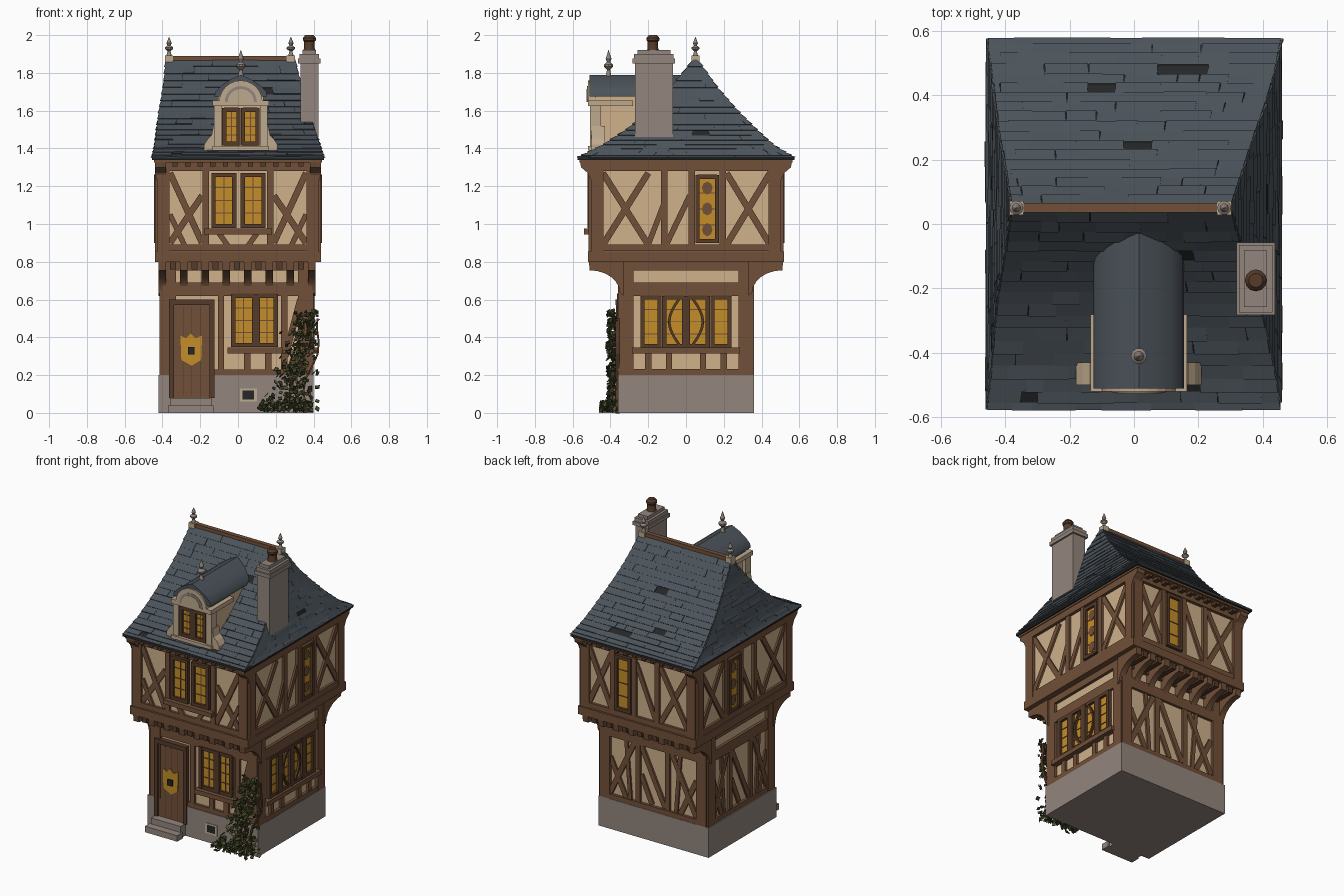
import bpy, bmesh, math, random
from mathutils import Vector

random.seed(4)
if "Cube" in bpy.data.objects:
    bpy.data.objects.remove(bpy.data.objects["Cube"])

COLOURS = {
    "slate": (.07, .086, .102), "charcoal": (.018, .019, .02),
    "timber": (.165, .08, .04), "dark_timber": (.09, .043, .022),
    "plaster": (.62, .44, .26), "stone": (.29, .24, .205),
    "pale_stone": (.52, .4, .27), "amber_glass": (.55, .27, .022),
    "leaf": (.05, .055, .018), "light_leaf": (.1, .1, .04)}
MATS = {}
for name, rgb in COLOURS.items():
    m = MATS[name] = bpy.data.materials.new(name)
    m.use_nodes = True
    m.diffuse_color = (*rgb, 1)
    bsdf = m.node_tree.nodes["Principled BSDF"]
    bsdf.inputs["Base Color"].default_value = (*rgb, 1)
    bsdf.inputs["Roughness"].default_value = .9
PARTS = {}


def loft(name, mat, rings):
    """Skin closed rings of equal count, capped at both ends."""
    if name not in PARTS:
        PARTS[name] = (bmesh.new(), mat)
    bm = PARTS[name][0]
    loops = [[bm.verts.new(p) for p in ring] for ring in rings]
    faces = [bm.faces.new(loops[0]), bm.faces.new(loops[-1])]
    n = len(loops[0])
    for a, b in zip(loops, loops[1:]):
        faces += [bm.faces.new((a[i], a[(i + 1) % n], b[(i + 1) % n], b[i])) for i in range(n)]
    bmesh.ops.recalc_face_normals(bm, faces=faces)


def wall(side, off):
    """Map wall coordinates (along, up, outward) to the world."""
    return {"front": lambda u, v, d: (u, -off - d, v), "back": lambda u, v, d: (u, off + d, v),
            "left": lambda u, v, d: (off + d, u, v), "right": lambda u, v, d: (-off - d, u, v)}[side]


def prism(name, mat, w, outline, d0, d1):
    loft(name, mat, [[w(u, v, d) for u, v in outline] for d in (d0, d1)])


def rect(name, mat, w, u0, u1, v0, v1, d0, d1):
    prism(name, mat, w, [(u0, v0), (u1, v0), (u1, v1), (u0, v1)], d0, d1)


def box(name, mat, x0, x1, y0, y1, z0, z1):
    rect(name, mat, wall("left", 0), y0, y1, z0, z1, x0, x1)


def timber(w, p, q, width=.034, depth=.016, name="timber_frame", mat="timber"):
    p, q = Vector(p), Vector(q)
    n = (q - p).orthogonal().normalized() * width / 2
    prism(name, mat, w, [p + n, q + n, q - n, p - n], -.01, depth)


def cross(w, u0, u1, v0, v1):
    timber(w, (u0, v0), (u1, v1), depth=.013)
    timber(w, (u0, v1), (u1, v0), depth=.011)


def window(w, u0, u1, v0, v1, bars=1):
    rect("window_glass", "amber_glass", w, u0, u1, v0, v1, -.01, .008)
    for u in (u0, u1):
        timber(w, (u, v0 - .01), (u, v1 + .01), .022, .026, "window_frames", "dark_timber")
    for v in (v0, v1):
        timber(w, (u0, v), (u1, v), .022, .024, "window_frames", "dark_timber")
    for i in range(1, bars + 1):
        u = u0 + (u1 - u0) * i / (bars + 1)
        timber(w, (u, v0), (u, v1), .005, .012, "window_leads", "timber")
    for i in (1, 2, 3):
        v = v0 + (v1 - v0) * i / 4
        timber(w, (u0, v), (u1, v), .005, .012, "window_leads", "timber")


def lathe(name, mat, x, y, profile, n=10):
    loft(name, mat, [[(x + r * math.cos(i * math.tau / n), y + r * math.sin(i * math.tau / n), z)
                      for i in range(n)] for r, z in profile])


# Stone base, open at the doorway, with steps and a cellar vent
box("stone_base", "stone", -.42, .4, -.34, .36, 0, .2)
box("stone_base", "stone", -.42, -.35, -.36, -.33, 0, .2)
box("stone_base", "stone", -.14, .4, -.36, -.33, 0, .2)
box("door_steps", "stone", -.36, -.14, -.41, -.33, 0, .08)
box("door_steps", "stone", -.37, -.13, -.46, -.4, 0, .04)
base = wall("front", .36)
rect("cellar_vent", "pale_stone", base, .01, .1, .06, .13, -.01, .004)
rect("vent_hole", "charcoal", base, .025, .085, .072, .118, -.01, .006)

# Plaster walls
box("ground_floor_walls", "plaster", -.395, .38, -.34, .34, .19, .8)
box("upper_floor_walls", "plaster", -.42, .42, -.495, .495, .82, 1.34)

# Jetty floor, sole beams and wall plates
box("jetty_floor", "timber", -.44, .44, -.52, .52, .8, .855)
box("jetty_floor", "timber", -.41, .4, -.36, .36, .755, .81)
box("wall_plate", "timber", -.44, .44, -.515, .515, 1.28, 1.345)

# Curved brackets and joist ends under the front and back overhang
for s in (-1, 1):
    arc = [(s * (.51 - .16 * math.sin(a)), .635 + .12 * math.cos(a))
           for a in [i * math.pi / 12 for i in range(7)]]
    for i in range(8):
        x = -.4 + i * .79 / 7
        prism("jetty_brackets", "timber", wall("left", 0),
              [(s * .33, .62), (s * .33, .81), (s * .515, .81)] + arc, x - .02, x + .02)
        if i < 7:
            xm = x + .056
            box("joist_ends", "dark_timber", xm - .016, xm + .016,
                *sorted((s * .33, s * .505)), .76, .81)
    for i in range(13):
        x = -.4 + i * .8 / 12
        box("rafter_tails", "dark_timber", x - .014, x + .014, *sorted((s * .5, s * .555)), 1.305, 1.345)
    for x in (-.41, .41):
        prism("eave_brackets", "timber", wall("left", 0),
              [(s * .49, 1.2), (s * .49, 1.35), (s * .565, 1.35), (s * .555, 1.3), (s * .52, 1.27)],
              x - .03, x + .03)

# Ground floor frame common to every wall
G = {"front": wall("front", .34), "back": wall("back", .34),
     "left": wall("left", .38), "right": wall("right", .395)}
U = {"front": wall("front", .495), "back": wall("back", .495),
     "left": wall("left", .42), "right": wall("right", .42)}
for side, w in G.items():
    a, b = (-.395, .385) if side in ("front", "back") else (-.345, .345)
    for u, k in ((a, 1), (b, -1)):
        timber(w, (u + k * .03, .2), (u + k * .03, .8), .075, .02)
    timber(w, (a, .655), (b, .655), .07, .018)
    if side != "front":
        timber(w, (a, .215), (b, .215), .035, .018)
for side, w in U.items():
    a = .425 if side in ("front", "back") else .5
    for u in (-a + .03, a - .03):
        timber(w, (u, .84), (u, 1.3), .065, .02)
    timber(w, (-a, .875), (a, .875), .035, .016)

# Front ground floor: door and paired casements
w = G["front"]
rect("front_door", "timber", w, -.345, -.145, .08, .58, -.02, .018)
for u in (-.29, -.245, -.2):
    rect("door_grooves", "dark_timber", w, u - .002, u + .002, .09, .56, .01, .021)
prism("door_plate", "amber_glass", w, [(-.305, .41), (-.3, .28), (-.245, .25), (-.195, .28),
      (-.19, .41), (-.225, .395), (-.25, .42), (-.275, .395)], .01, .024)
rect("door_knocker", "charcoal", w, -.265, -.23, .31, .35, .02, .034)
for u in (-.352, -.138):
    timber(w, (u, .08), (u, .6), .025, .03, "door_frame", "dark_timber")
timber(w, (-.365, .585), (-.125, .585), .03, .032, "door_frame", "dark_timber")
timber(w, (-.09, .2), (-.09, .63))
timber(w, (-.13, .215), (.38, .215), .03)
for u0, u1 in ((-.025, .085), (.105, .2)):
    window(w, u0, u1, .36, .62)
rect("window_sills", "timber", w, -.055, .235, .315, .345, -.01, .045)
timber(w, (.245, .2), (.245, .63))
timber(w, (.05, .22), (.05, .33))
timber(w, (.16, .22), (.16, .33))
timber(w, (.25, .3), (.33, .6))

# Long window band on the model's left, with curved mullions
w = G["left"]
for u0, u1 in ((-.23, -.14), (-.115, -.01), (.01, .115), (.14, .23)):
    window(w, u0, u1, .355, .61, 0)
for s in (-1, 1):
    pts = [(s * (.035 + .055 * math.sin(i * math.pi / 6)), .36 + i * .245 / 6) for i in range(7)]
    for p, q in zip(pts, pts[1:]):
        timber(w, p, q, .014, .022, "curved_mullions", "dark_timber")
    timber(w, (s * .09, .22), (s * .09, .33))
    timber(w, (s * .2, .22), (s * .2, .33))
rect("window_sills", "timber", w, -.285, .285, .315, .345, -.01, .04)

# Windowless ground floor braces
for side, a in (("right", .28), ("back", .32)):
    w = G[side]
    for s in (-1, 1):
        timber(w, (s * .11, .22), (s * .11, .64))
        timber(w, (s * a, .24), (s * .14, .62), depth=.013)
        timber(w, (s * .2, .23), (s * a, .48), depth=.011)
        timber(w, (s * .17, .23), (s * .2, .62), .026, .012)
    timber(w, (-.09, .24), (.09, .62), depth=.013)
    timber(w, (.01, .24), (.09, .42), depth=.011)

# Upper floor: front
w = U["front"]
for u0, u1 in ((-.13, -.02), (.025, .135)):
    window(w, u0, u1, .99, 1.26)
rect("window_sills", "timber", w, -.18, .18, .945, .975, -.01, .045)
for s in (-1, 1):
    timber(w, (s * .17, .88), (s * .17, 1.29))
    timber(w, (s * .36, 1.27), (s * .19, .9), depth=.013)
    timber(w, (s * .36, .9), (s * .19, 1.15), depth=.011)
    timber(w, (s * .28, .88), (s * .36, 1.05), .028, .012)
    timber(w, (s * .05, .88), (s * .1, .95), .028)

# Upper floor: both sides and back
for side in ("left", "right"):
    w = U[side]
    window(w, .06, .165, .91, 1.25, 0)
    for v in (.97, 1.08, 1.19):
        prism("round_leads", "timber", w, [(.1125 + .028 * math.cos(i * math.tau / 8),
              v + .035 * math.sin(i * math.tau / 8)) for i in range(8)], 0, .013)
    for u in (-.115, .03, .195):
        timber(w, (u, .87), (u, 1.29))
    cross(w, .215, .445, .89, 1.27)
    cross(w, -.44, -.2, .89, 1.27)
    timber(w, (-.2, .89), (-.12, 1.1), .028, .012)
    timber(w, (-.1, .9), (.02, 1.15), .03, .012)
w = U["back"]
window(w, .06, .16, .91, 1.26, 0)
for u in (-.14, .03, .19):
    timber(w, (u, .87), (u, 1.29))
cross(w, .2, .37, .89, 1.27)
cross(w, -.37, -.16, .89, 1.27)
timber(w, (-.13, .89), (.02, 1.25), .03, .012)

# Bell-cast hipped roof: height, x limits, y limits
LEVELS = [(1.35, -.455, .455, -.575, .575), (1.41, -.44, .435, -.45, .47), (1.5, -.43, .405, -.31, .37),
          (1.6, -.415, .37, -.19, .27), (1.72, -.395, .335, -.08, .165), (1.875, -.378, .3, .045, .055)]


def ring(z):
    for a, b in zip(LEVELS, LEVELS[1:]):
        if z <= b[0]:
            t = (z - a[0]) / (b[0] - a[0])
            break
    x0, x1, y0, y1 = [p + (q - p) * t for p, q in zip(a[1:], b[1:])]
    return [Vector(p) for p in ((x0, y0, z), (x1, y0, z), (x1, y1, z), (x0, y1, z))]


courses = [1.35 + .52 * (i / 18) ** 1.35 for i in range(19)]
eave = [v - Vector((0, 0, .012)) for v in ring(1.35)]
loft("roof_deck", "charcoal", [eave] + [ring(z) for z in courses])
box("roof_soffit", "timber", -.445, .445, -.565, .565, 1.325, 1.342)
for z0, z1 in zip(courses, courses[1:]):
    low, high = ring(z0), ring(z1)
    for k in range(4):
        a, b, c, d = low[k], low[(k + 1) % 4], high[(k + 1) % 4], high[k]
        n = (b - a).cross(d - a).normalized()
        s = 0
        while s < 1:
            e = min(1, s + random.uniform(.05, .16) / max((b - a).length, .05))
            gap = random.choice((0, 0, 0, .003))
            if random.random() > .025:
                quad = [a.lerp(b, s), a.lerp(b, e - gap), d.lerp(c, e - gap), d.lerp(c, s)]
                lift = random.uniform(.004, .009)
                loft("roof_slates", "slate", [quad, [p + n * h for p, h in zip(quad, (lift, lift, .002, .002))]])
            s = e

# Ridge capping and finials
box("ridge_cap", "timber", -.37, .29, .035, .065, 1.865, 1.89)
KNOB = [(.016, 0), (.01, .02), (.008, .03), (.022, .042), (.022, .05), (.008, .06), (.014, .072), (.001, .105)]
for x in (-.365, .28):
    box("finial_blocks", "pale_stone", x - .022, x + .022, .028, .072, 1.85, 1.892)
    lathe("ridge_finials", "stone", x, .05, [(r, 1.885 + z) for r, z in KNOB])

# Chimney with stepped cap and pot
for z0, z1, g in ((1.46, 1.87, 0), (1.85, 1.875, .012), (1.875, 1.9, .005), (1.9, 1.922, -.012)):
    box("chimney", "stone", .33 - g, .425 + g, -.27 - g, -.07 + g, z0, z1)
lathe("chimney_pot", "dark_timber", .378, -.175,
      [(.034, 1.915), (.028, 1.93), (.028, 1.965), (.034, 1.972), (.034, 1.985), (.022, 2)], 12)

# Dormer with arched slate roof and stone surround
C = .015
w = wall("front", .48)
box("dormer_walls", "plaster", C - .12, C + .12, -.48, -.1, 1.38, 1.68)
half = [(.14, 1.675), (.135, 1.7), (.1, 1.735), (.055, 1.765)]
prism("dormer_roof", "slate", w, [(C + x, z) for x, z in half] + [(C, 1.79)] +
      [(C - x, z) for x, z in reversed(half)], -.45, .03)
for r, d, mat in ((.115, .04, "pale_stone"), (.085, .043, "stone"), (.07, .046, "pale_stone")):
    prism("dormer_arch_" + mat + str(d)[-1], mat, w, [(C + r * math.cos(i * math.pi / 12),
          1.645 + r * math.sin(i * math.pi / 12)) for i in range(13)], 0, d)
rect("dormer_cornice", "pale_stone", w, C - .15, C + .15, 1.625, 1.655, -.2, .04)
rect("dormer_sill", "pale_stone", w, C - .15, C + .15, 1.39, 1.412, -.05, .04)
for s in (-1, 1):
    rect("dormer_pilasters", "pale_stone", w, C + s * .122 - .02, C + s * .122 + .02, 1.4, 1.63, -.03, .028)
    prism("dormer_scrolls", "pale_stone", w, [(C + s * u, v) for u, v in
          ((.13, 1.39), (.195, 1.39), (.195, 1.42), (.175, 1.45), (.155, 1.47), (.145, 1.52), (.13, 1.52))], -.05, .02)
    window(w, C + s * .05 - .038, C + s * .05 + .038, 1.425, 1.605)
lathe("dormer_finial", "stone", C, -.41, [(r * 1.15, 1.775 + z * 1.38) for r, z in KNOB])

# Climbing plant at the front corner
for i in range(3):
    pts = [(.24 + .05 * i + .1 * t + .02 * math.sin(9 * t + i), .5 * t) for t in [j / 8 for j in range(9)]]
    for p, q in zip(pts, pts[1:]):
        timber(base, p, q, .01, .012, "vine_stems", "dark_timber")
for i in range(520):
    t = random.random() ** 1.3
    c = Vector((.26 + .11 * t + random.gauss(0, .04 + .035 * (1 - t) ** 4), -.37 - random.random() * .045, .015 + .53 * t))
    if i % 4 == 0:
        c = Vector((random.uniform(.1, .39), random.uniform(-.45, -.36), random.uniform(.012, .06)))
    c.x = min(c.x, .42)
    u = Vector([random.uniform(-1, 1) for _ in range(3)]).normalized() * random.uniform(.009, .017)
    v = u.orthogonal() * .75
    n = u.cross(v).normalized() * .002
    name = random.choice(("leaf", "leaf", "light_leaf"))
    loft("vine_" + name, name, [[c + u + k, c + v + k, c - u + k, c - v + k] for k in (-n, n)])

# Turn every part into an object
for name, (bm, mat) in PARTS.items():
    mesh = bpy.data.meshes.new(name)
    bm.to_mesh(mesh)
    bm.free()
    mesh.materials.append(MATS[mat])
    obj = bpy.data.objects.new(name, mesh)
    bpy.context.scene.collection.objects.link(obj)
    if name in ("ridge_finials", "dormer_finial", "chimney_pot", "dormer_roof", "jetty_brackets"):
        bpy.ops.object.select_all(action="DESELECT")
        obj.select_set(True)
        bpy.context.view_layer.objects.active = obj
        bpy.ops.object.shade_smooth_by_angle(angle=math.radians(35))
